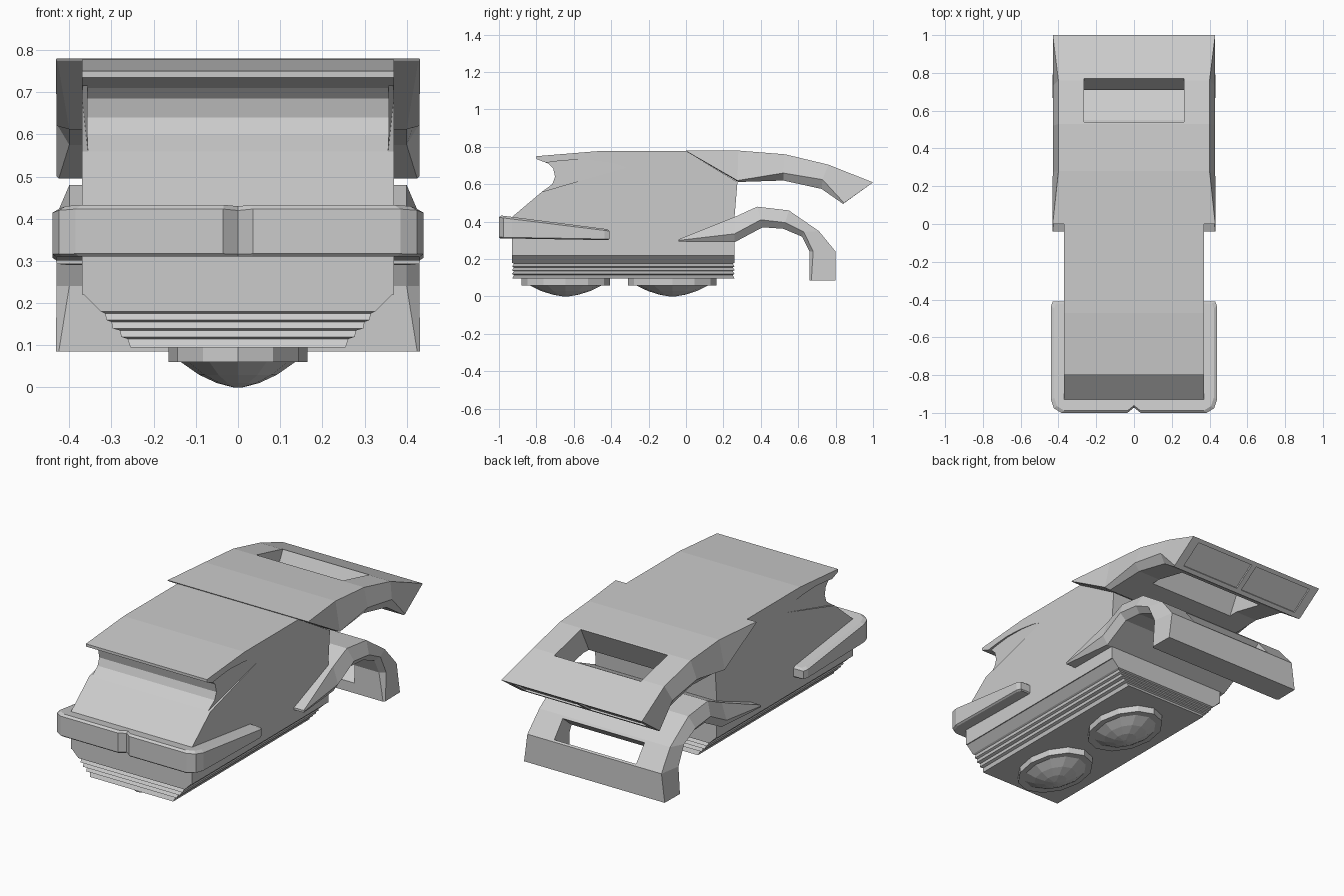
import bpy, bmesh, math

if "Cube" in bpy.data.objects:
    bpy.data.objects.remove(bpy.data.objects["Cube"])


def loft(name, rings):
    """Skin equal-length closed rings and cap both ends."""
    bm = bmesh.new()
    vs = [[bm.verts.new(p) for p in r] for r in rings]
    n = len(rings[0])
    for a, b in zip(vs, vs[1:]):
        for i in range(n):
            j = (i + 1) % n
            bm.faces.new((a[i], a[j], b[j], b[i]))
    bm.faces.new(vs[0][::-1])
    bm.faces.new(vs[-1])
    bmesh.ops.recalc_face_normals(bm, faces=bm.faces)
    me = bpy.data.meshes.new(name)
    bm.to_mesh(me)
    bm.free()
    ob = bpy.data.objects.new(name, me)
    bpy.context.collection.objects.link(ob)
    return ob


def prism(name, profile, x0, x1):
    """Extrude a (y, z) profile from x0 to x1."""
    return loft(name, [[(x, y, z) for y, z in profile] for x in (x0, x1)])


def cut(ob, cutter):
    cutter.hide_render = True
    cutter.display_type = 'WIRE'
    m = ob.modifiers.new("cut", 'BOOLEAN')
    m.operation, m.solver, m.object = 'DIFFERENCE', 'EXACT', cutter


def rear_panel(name, top, ridge, low):
    """Curved full-width panel: half sections (x, y, z) along top, side ridge and underside."""
    rings = []
    for t, r, l in zip(top, ridge, low):
        half = [t, r, l]
        rings.append(half + [(-x, y, z) for x, y, z in half[::-1]])
    return loft(name, rings)


# Main hull with the overhanging roof and scooped front
body = prism("body", [
    (-.93, .22), (-.93, .425), (-.77, .56), (-.715, .60), (-.70, .64), (-.71, .685),
    (-.735, .71), (-.80, .735), (-.80, .75), (-.47, .777), (0, .777),
    (.275, .612), (.26, .43), (.26, .22)], -.37, .37)

# Shallow tapering recess on both front flanks
flank = [(-.32, .69), (-.38, .71), (-.48, .725), (-.60, .731), (-.70, .722),
         (-.77, .712), (-.81, .56), (-.77, .56)]
for s in (-1, 1):
    inner = [(s * (.37 - .014 * (-.32 - y) / .45), y, z) for y, z in flank]
    outer = [(s * .42, y, z) for y, z in flank]
    cut(body, loft("flank_cutter", [inner, outer]))

# Ribbed lower hull
rows = [(.225, .37, 0), (.18, .325, 0), (.175, .315, .01), (.16, .312, 0), (.155, .30, .01),
        (.14, .297, 0), (.135, .28, .01), (.12, .277, 0), (.115, .262, .01), (.095, .255, 0)]
loft("lower_hull", [[(-x, -.93 + d, z), (x, -.93 + d, z), (x, .26 - d, z), (-x, .26 - d, z)]
                    for z, x, d in rows])

# Wraparound front bumper, thinning towards the rear
half = [(.035, -1), (.385, -1), (.425, -.975), (.44, -.93), (.44, -.435), (.43, -.41)]
outline = [(0, -.972)] + half + [(-x, y) for x, y in half[::-1]]


def bumper_ring(k, low_mix, drop):
    ring = []
    for x, y in outline:
        lo = .311 - .017 * (y + 1)
        hi = .433 - .124 * (y + 1)
        ring.append((x * k, -.7 + (y + .7) * k, lo if low_mix else hi - drop))
    return ring


loft("bumper", [bumper_ring(.98, True, 0),
                [(x, y, z + .006) for x, y, z in bumper_ring(1, True, 0)],
                bumper_ring(1, False, .01), bumper_ring(.96, False, 0)])

# Upper rear wing with window
wing = rear_panel(
    "rear_wing",
    [(.43, 0, .78), (.40, .28, .78), (.40, .53, .76), (.40, .76, .705), (.43, 1, .61)],
    [(.432, .002, .777), (.43, .275, .62), (.43, .52, .66), (.43, .73, .625), (.43, .845, .5)],
    [(.428, .004, .774), (.40, .28, .612), (.40, .52, .62), (.40, .725, .575), (.425, .84, .495)])
cut(wing, prism("wing_window_cutter",
                [(.56, .80), (.82, .80), (.66, .48), (.40, .48)], -.265, .265))

# Twin shallow panels on the wing's trailing face
ty, tz, dy, dz = .84, .495, .16, .115
for x0, x1 in ((-.38, -.015), (.015, .38)):
    pts = []
    for t, off in ((.12, .05), (.88, .05), (.88, -.01), (.12, -.01)):
        pts.append((ty + dy * t + .58 * off, tz + dz * t - .81 * off))
    cut(wing, prism("tail_panel_cutter", pts, x0, x1))

# Lower rear fender with window
fender = rear_panel(
    "rear_fender",
    [(.43, -.04, .305), (.40, .26, .425), (.40, .38, .48), (.40, .55, .46),
     (.40, .71, .35), (.41, .80, .24), (.43, .80, .085)],
    [(.432, -.04, .30), (.43, .26, .335), (.43, .40, .41), (.43, .53, .395),
     (.43, .63, .345), (.43, .68, .24), (.432, .67, .085)],
    [(.43, -.04, .293), (.40, .26, .29), (.40, .41, .37), (.40, .52, .362),
     (.40, .62, .32), (.40, .66, .24), (.425, .66, .085)])
cut(fender, prism("fender_window_cutter",
                  [(.80, .405), (.872, .313), (.56, .06), (.49, .15)], -.25, .25))

# Two oval hover pads under the hull
pad = [(.10, 1), (.06, 1), (.06, .82), (.03, .56), (.01, .30), (.0, .06)]
for i, cy in enumerate((-.643, -.073)):
    rings = []
    for z, r in pad:
        rings.append([(.165 * r * math.cos(a), cy + .237 * r * math.sin(a), z)
                      for a in (k * math.tau / 12 for k in range(12))])
    loft("hover_pad_%d" % (i + 1), rings)
